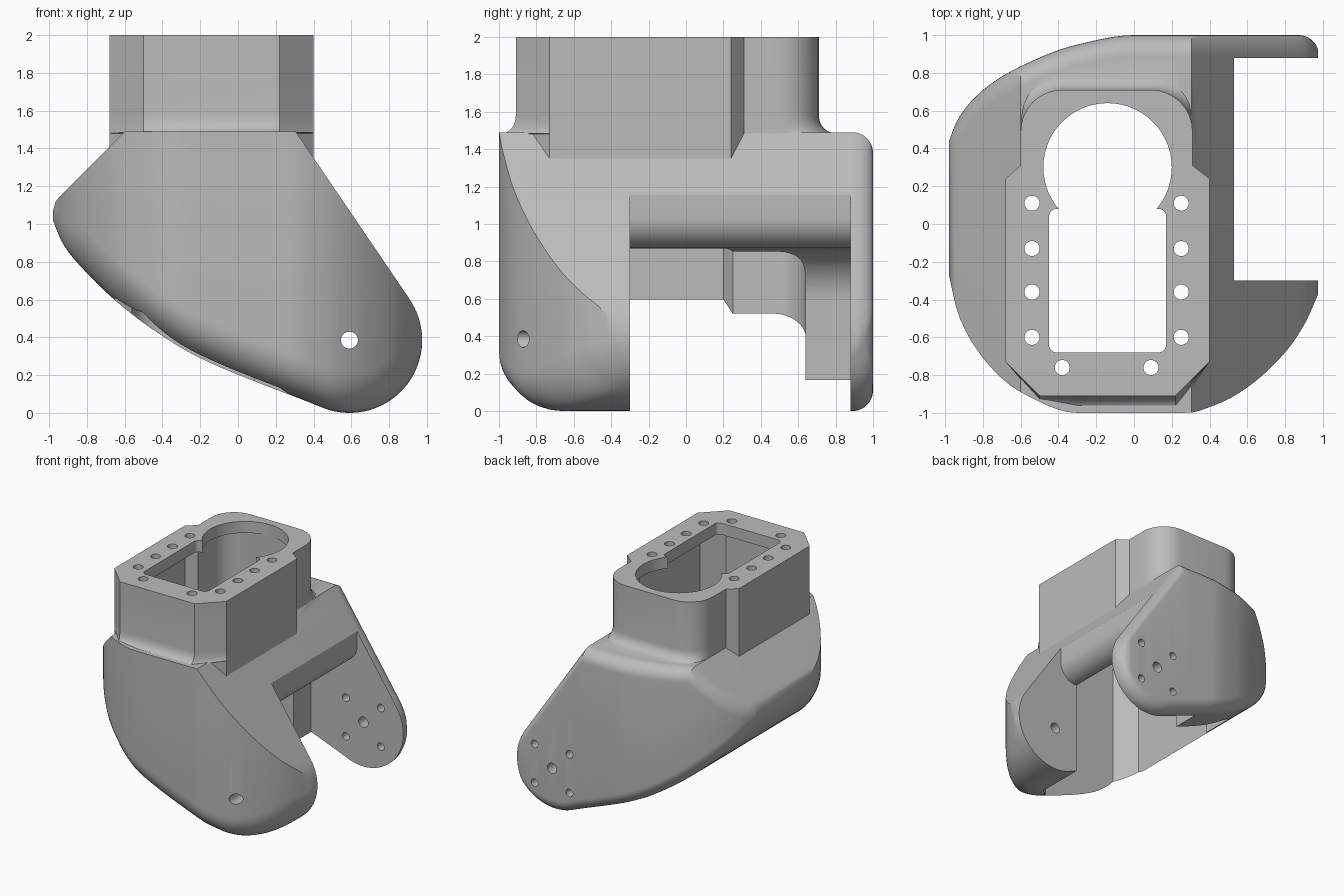
import bpy, bmesh, math

cube = bpy.data.objects.get("Cube")
if cube:
    bpy.data.objects.remove(cube)

SHADE = (0.5, 0.5, 0.5, 1)
grey = bpy.data.materials.new("plain grey")
grey.use_nodes = True
grey.diffuse_color = SHADE
grey.node_tree.nodes["Principled BSDF"].inputs["Base Color"].default_value = SHADE


def loft(name, rings):
    """Skin a list of equal-length rings and cap both ends."""
    bm = bmesh.new()
    loops = [[bm.verts.new(p) for p in ring] for ring in rings]
    n = len(loops[0])
    for a, b in zip(loops, loops[1:]):
        for i in range(n):
            j = (i + 1) % n
            bm.faces.new((a[i], a[j], b[j], b[i]))
    bm.faces.new(loops[0])
    bm.faces.new(loops[-1])
    bmesh.ops.recalc_face_normals(bm, faces=bm.faces)
    mesh = bpy.data.meshes.new(name)
    bm.to_mesh(mesh)
    bm.free()
    mesh.materials.append(grey)
    ob = bpy.data.objects.new(name, mesh)
    bpy.context.collection.objects.link(ob)
    return ob


def prism(name, pts, axis, lo, hi):
    if axis == 'z':
        return loft(name, [[(u, v, h) for u, v in pts] for h in (lo, hi)])
    return loft(name, [[(u, h, v) for u, v in pts] for h in (lo, hi)])


def arc(cx, cy, r, a0, a1, n=8):
    angles = [math.radians(a0 + (a1 - a0) * i / n) for i in range(n + 1)]
    return [(cx + r * math.cos(a), cy + r * math.sin(a)) for a in angles]


def rounded(x0, x1, y0, y1, r):
    return (arc(x1 - r, y0 + r, r, -90, 0, 6) + arc(x1 - r, y1 - r, r, 0, 90, 6)
            + arc(x0 + r, y1 - r, r, 90, 180, 6) + arc(x0 + r, y0 + r, r, 180, 270, 6))


def lookup(knots, x):
    """Smooth monotone curve through the knots."""
    def slope(i):
        a, b = knots[i], knots[i + 1]
        return (b[1] - a[1]) / (b[0] - a[0])

    def tangent(i):
        if i == 0:
            return slope(0)
        if i == len(knots) - 1:
            return slope(i - 1)
        s, t = slope(i - 1), slope(i)
        return 2 * s * t / (s + t) if s * t > 0 else 0
    x = min(max(x, knots[0][0]), knots[-1][0])
    for i in range(len(knots) - 1):
        (xa, ya), (xb, yb) = knots[i], knots[i + 1]
        if x <= xb:
            h = xb - xa
            t = (x - xa) / h
            return (ya * (1 + 2 * t) * (1 - t) ** 2 + tangent(i) * h * t * (1 - t) ** 2
                    + yb * t * t * (3 - 2 * t) + tangent(i + 1) * h * t * t * (t - 1))


def boolean(target, tool, op):
    mod = target.modifiers.new(op, 'BOOLEAN')
    mod.operation = op
    mod.solver = 'EXACT'
    mod.object = tool
    bpy.context.view_layer.objects.active = target
    bpy.ops.object.modifier_apply(modifier=mod.name)
    bpy.data.objects.remove(tool)


# Bracket outline: plan curves and underside, with the pivot end as an arc
PX, PZ, PR = 0.59, 0.385, 0.385
EDGE = 0.305
FRONT = [(-0.98, -0.27), (-0.93, -0.48), (-0.8, -0.71), (-0.6, -0.89), (-0.3, -1),
         (0.28, -1), (0.45, -0.95), (0.6, -0.865), (0.8, -0.68), (0.9, -0.535), (0.98, -0.36)]
BACK = [(-0.98, 0.44), (-0.93, 0.56), (-0.8, 0.71), (-0.6, 0.835), (-0.3, 0.95), (0, 1), (1, 1)]
UNDER = [(-0.98, 1.02), (-0.93, 0.9), (-0.8, 0.74), (-0.62, 0.57), (-0.42, 0.42),
         (-0.2, 0.29), (0.427, 0.036)]


def section(x):
    half = math.sqrt(max(PR ** 2 - (x - PX) ** 2, 0))
    bottom = lookup(UNDER, x) if x < 0.427 else PZ - half
    if x < -0.945:
        top = 1.145 - 0.08 * ((-0.945 - x) / 0.035) ** 2
    elif x < -0.6:
        top = 1.49 + (x + 0.6)
    elif x < EDGE:
        top = 1.49
    else:
        top = 1.49 - (x - EDGE) * 1.471 if x < 0.908 else PZ + half
    y0, y1 = lookup(FRONT, x), lookup(BACK, x)
    if x > 0.87:
        y1 -= 0.11 * (1 - math.sqrt(max(1 - ((x - 0.87) / 0.11) ** 2, 0)))
    h = top - bottom
    big, small = min(0.22, h * 0.45), min(0.11, h * 0.45)
    pts = (arc(y0 + big, bottom + big, big, 180, 270)
           + arc(y1 - small, bottom + small, small, -90, 0)
           + arc(y1 - small, top - small, small, 0, 90) + [(y0, top)])
    return [(x, y, z) for y, z in pts]


columns = [-0.98, -0.975, -0.965, -0.945, -0.92, -0.89, -0.86]
columns += [-0.8 + 0.05 * i for i in range(22)]
columns += [EDGE, 0.35, 0.427]
columns += [PX + PR * math.sin(math.radians(a)) for a in range(-20, 88, 4)]
columns += [0.908, 0.9745]
bracket = loft("bracket", [section(x) for x in sorted(columns)])

# Collar with flared fillets at its front and back
collar_outline = ([(-0.68, 0.24), (-0.68, -0.73), (-0.5, -0.91), (-0.3, -0.91), (0.22, -0.91),
                   (0.4, -0.73), (0.4, 0.24), (0.31, 0.31)]
                  + arc(0.09, 0.49, 0.22, 0, 90) + arc(-0.38, 0.49, 0.22, 90, 180)
                  + [(-0.6, 0.31)])


def collar_ring(z, flare):
    ring = []
    for x, y in collar_outline:
        if y > 0.48:
            y += flare * min(1, (y - 0.48) / 0.1)
        elif y < -0.9:
            y -= flare * (0.25 if x < -0.4 else 0.8)
        ring.append((x, y, z))
    return ring


rings = [collar_ring(1.32, 0), collar_ring(1.48, 0)]
rings += [collar_ring(1.58 - 0.095 * math.sin(t), 0.09 * (1 - math.cos(t)))
          for t in [math.radians(a) for a in range(90, -1, -15)]]
rings.append(collar_ring(2, 0))
boolean(bracket, loft("collar", rings), 'UNION')

# Hollow inside following the collar, open underneath
hollow = ([(-0.65, 0.2), (-0.65, -0.715), (-0.5, -0.865), (0.22, -0.865), (0.365, -0.715),
           (0.365, 0.2), (0.275, 0.25)]
          + arc(0.1, 0.465, 0.175, 0, 90) + arc(-0.385, 0.465, 0.175, 90, 180) + [(-0.56, 0.25)])
boolean(bracket, prism("hollow_cut", hollow, 'z', -0.5, 1.9), 'DIFFERENCE')

# Rim opening with a round and a square part
boolean(bracket, prism("square_cut", rounded(-0.45, 0.17, -0.68, 0.08, 0.04), 'z', 1.7, 2.5),
        'DIFFERENCE')
boolean(bracket, prism("round_cut", arc(-0.14, 0.3, 0.34, 0, 354, 59), 'z', 1.7, 2.5),
        'DIFFERENCE')

# Slot between the two side plates, passing under a rounded lip into a concave wall
slot = ([(1.3, 1.7), (0.53, 1.7)] + arc(0.37, 1.03, 0.16, 0, -90, 10)
        + arc(0.368, 0.59, 0.28, 90, 180, 12) + [(0.088, -0.3), (1.3, -0.3)])
boolean(bracket, prism("slot_cut", slot, 'y', -0.3, 0.88), 'DIFFERENCE')

# Screw holes in the rim and pivot holes in the plates
drills = []
rim_holes = [(x, y) for x in (-0.54, 0.25) for y in (0.11, -0.13, -0.36, -0.6)]
for x, y in rim_holes + [(-0.38, -0.76), (0.09, -0.76)]:
    drills.append(prism("drill", arc(x, y, 0.04, 0, 345, 23), 'z', 1.7, 2.5))
drills.append(prism("drill", arc(PX, PZ, 0.045, 0, 345, 23), 'y', -1.2, 1.2))
for sx in (-1, 1):
    for sz in (-1, 1):
        drills.append(prism("drill", arc(PX + sx * 0.168, PZ + sz * 0.168, 0.033, 0, 345, 23),
                            'y', 0.7, 1.2))
for drill in drills:
    boolean(bracket, drill, 'DIFFERENCE')

# Smooth curved faces, keep real edges sharp
bpy.ops.object.select_all(action='DESELECT')
bracket.select_set(True)
bpy.context.view_layer.objects.active = bracket
bpy.ops.object.shade_smooth_by_angle(angle=math.radians(28))
